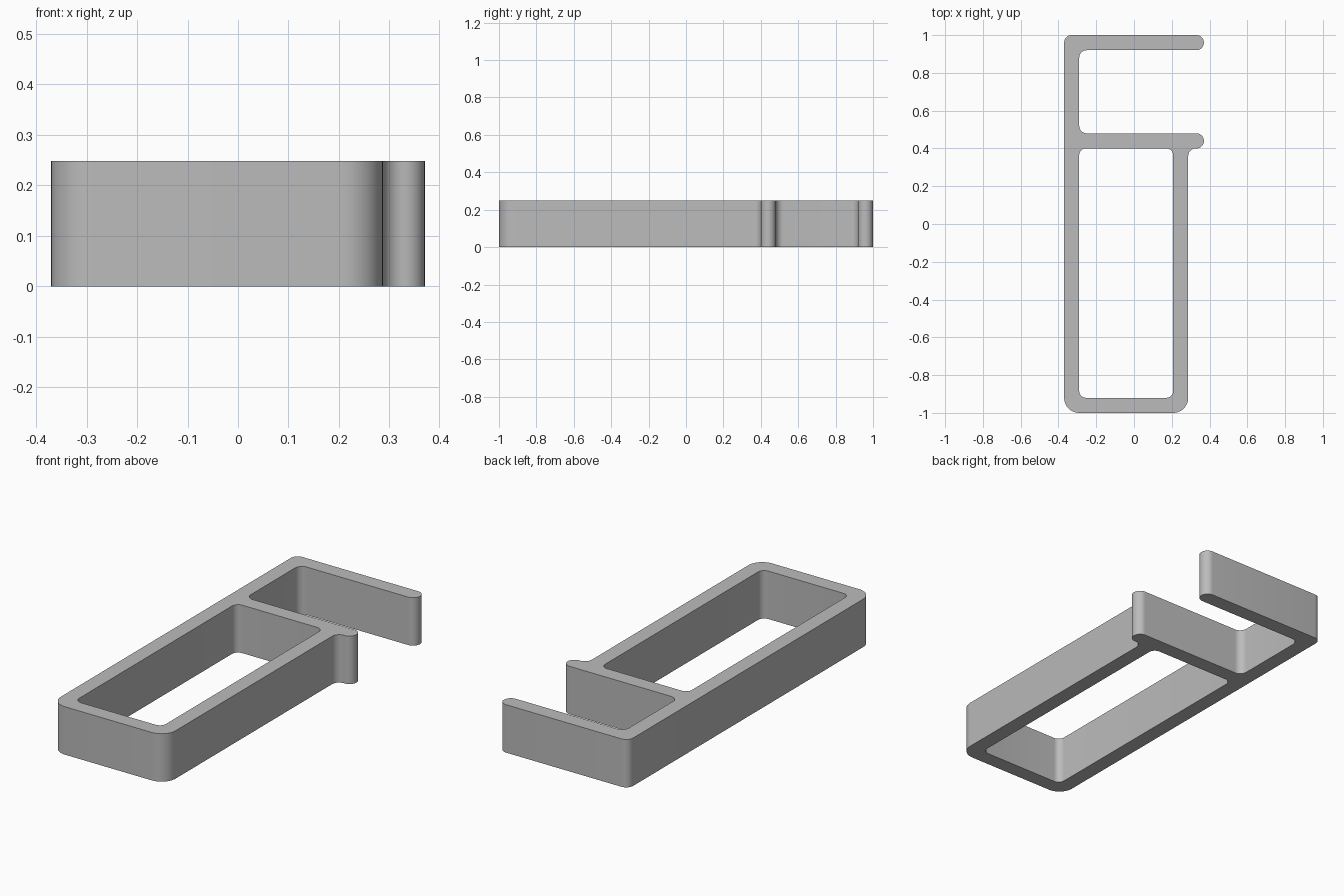
import bpy, bmesh, math
from mathutils import Vector

if "Cube" in bpy.data.objects:
    bpy.data.objects.remove(bpy.data.objects["Cube"], do_unlink=True)

HEIGHT = 0.248
STEPS = 10

grey = bpy.data.materials.new("plain grey")
grey.use_nodes = True
grey.diffuse_color = (0.5, 0.5, 0.5, 1)
grey.node_tree.nodes["Principled BSDF"].inputs["Base Color"].default_value = (0.5, 0.5, 0.5, 1)


def rounded(corners):
    """Round each right-angled (x, y, radius) corner with a tangent arc."""
    points = []
    for i, (x, y, r) in enumerate(corners):
        here = Vector((x, y))
        a = (Vector(corners[i - 1][:2]) - here).normalized()
        b = (Vector(corners[(i + 1) % len(corners)][:2]) - here).normalized()
        centre = here + (a + b) * r
        for k in range(STEPS + 1):
            t = math.pi / 2 * k / STEPS
            p = centre - b * r * math.cos(t) - a * r * math.sin(t)
            if not points or (p - points[-1]).length > 1e-4:
                points.append(p)
    if (points[0] - points[-1]).length < 1e-4:
        points.pop()
    return points


# Outer outline: long frame, short middle lip and top arm
left, right, tip, wall = -0.37, 0.287, 0.37, 0.08
shelf, end = 0.48, 1.0
r = wall / 2
outline = rounded([
    (left, -end, wall), (right, -end, wall),
    (right, shelf - wall, r), (tip, shelf - wall, r), (tip, shelf, r),
    (left + wall, shelf, r), (left + wall, end - wall, r),
    (tip, end - wall, r), (tip, end, r), (left, end, r),
])

# Long rounded opening in the frame
x0, x1, y0, y1 = left + wall, right - wall, wall - end, shelf - wall
opening = rounded([(x0, y0, 0.035), (x1, y0, 0.035), (x1, y1, 0.035), (x0, y1, 0.035)])

# Fill the profile between both loops, then extrude it upward
bm = bmesh.new()
edges = []
for loop in (outline, opening):
    verts = [bm.verts.new((p.x, p.y, 0)) for p in loop]
    edges += [bm.edges.new((v, verts[(i + 1) % len(verts)])) for i, v in enumerate(verts)]
bmesh.ops.triangle_fill(bm, edges=edges, use_beauty=True, use_dissolve=False, normal=(0, 0, 1))
top = bmesh.ops.extrude_face_region(bm, geom=bm.faces[:], use_keep_orig=True)["geom"]
bmesh.ops.translate(bm, vec=(0, 0, HEIGHT),
                    verts=[g for g in top if isinstance(g, bmesh.types.BMVert)])
bmesh.ops.recalc_face_normals(bm, faces=bm.faces[:])

mesh = bpy.data.meshes.new("bracket_frame")
bm.to_mesh(mesh)
bm.free()
mesh.materials.append(grey)
frame = bpy.data.objects.new("bracket_frame", mesh)
bpy.context.collection.objects.link(frame)

# Smooth the corner arcs, keep the rims sharp
bpy.ops.object.select_all(action='DESELECT')
frame.select_set(True)
bpy.context.view_layer.objects.active = frame
bpy.ops.object.shade_smooth_by_angle(angle=math.radians(30))
